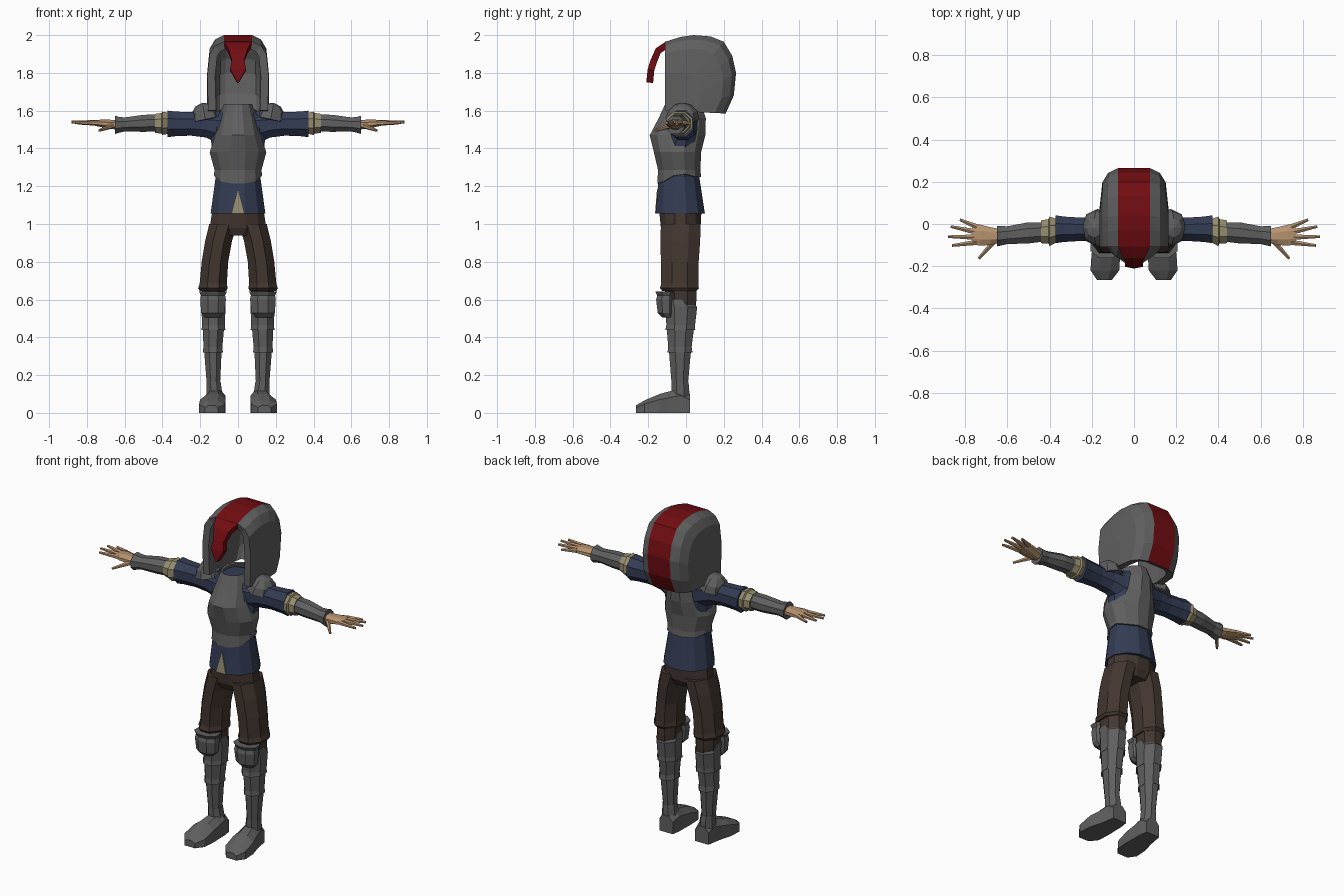
import bpy, bmesh, math
from mathutils import Vector, Matrix

if "Cube" in bpy.data.objects:
    bpy.data.objects.remove(bpy.data.objects["Cube"])


def material(name, col):
    m = bpy.data.materials.new(name)
    m.diffuse_color = (*col, 1)
    m.use_nodes = True
    m.node_tree.nodes["Principled BSDF"].inputs["Base Color"].default_value = m.diffuse_color
    return m


STEEL = material("grey steel", (0.115, 0.115, 0.115))
RED = material("crest red", (0.17, 0.004, 0.006))
BLUE = material("shirt blue", (0.034, 0.046, 0.09))
BROWN = material("trouser brown", (0.055, 0.037, 0.029))
CREAM = material("linen cream", (0.31, 0.27, 0.16))
SKIN = material("skin", (0.47, 0.29, 0.16))


def finish(name, bm, mats, mirror=False, thick=0, offset=0, rim=0):
    me = bpy.data.meshes.new(name)
    bm.to_mesh(me)
    bm.free()
    for m in mats:
        me.materials.append(m)
    ob = bpy.data.objects.new(name, me)
    bpy.context.collection.objects.link(ob)
    if thick:
        s = ob.modifiers.new("thickness", 'SOLIDIFY')
        s.thickness, s.offset = thick, -1
        s.material_offset, s.material_offset_rim = offset, rim
    if mirror:
        ob.modifiers.new("mirror", 'MIRROR')
    return ob


def loft(bm, axis, secs, n=8, caps=True, floor=False):
    """Rings along an axis; each section is (position, centre1, centre2, radius1, radius2)."""
    k = 1 / math.cos(math.pi / n)
    rings = []
    for p, c1, c2, r1, r2 in secs:
        ring = []
        for i in range(n):
            a = 2 * math.pi * (i + 0.5) / n
            s = math.sin(a) * k
            if floor and s < 0:
                s = -1
            u, v = c1 + r1 * math.cos(a) * k, c2 + r2 * s
            co = {'x': (p, u, v), 'y': (u, p, v), 'z': (u, v, p)}[axis]
            ring.append(bm.verts.new(co))
        rings.append(ring)
    for a, b in zip(rings, rings[1:]):
        for i in range(n):
            j = (i + 1) % n
            bm.faces.new((a[i], a[j], b[j], b[i]))
    if caps:
        bm.faces.new(rings[0])
        bm.faces.new(rings[-1])
    bmesh.ops.recalc_face_normals(bm, faces=bm.faces)
    return rings


def tube(name, axis, secs, mat, n=8, mirror=True, caps=True, floor=False, thick=0):
    bm = bmesh.new()
    loft(bm, axis, secs, n, caps, floor)
    return finish(name, bm, [mat], mirror, thick)


def sheet(name, rows, inside, mats, rule, thick, rim):
    """Grid surface facing away from an inside point, then thickened inward."""
    bm = bmesh.new()
    vs = [[bm.verts.new(p) for p in r] for r in rows]
    for a, b in zip(vs, vs[1:]):
        for i in range(len(a) - 1):
            bm.faces.new((a[i], a[i + 1], b[i + 1], b[i]))
    bmesh.ops.remove_doubles(bm, verts=bm.verts, dist=0.0005)
    bm.normal_update()
    c = Vector(inside)
    if sum(f.normal.dot(f.calc_center_median() - c) for f in bm.faces) < 0:
        bmesh.ops.reverse_faces(bm, faces=bm.faces)
    for f in bm.faces:
        f.material_index = rule(f.calc_center_median())
    return finish(name, bm, mats, False, thick, 1, rim)


# Hollow headpiece: centre profile shrinks toward the lower front corner at the sides
profile = [(-.11, 1.965), (-.03, 1.99), (.04, 2.0), (.13, 1.993), (.2, 1.965),
           (.245, 1.89), (.265, 1.8), (.253, 1.68), (.21, 1.585)]
corner = Vector((-.11, 1.6))
half = [(.075, 1), (.122, .94), (.15, .82), (.163, .5), (.158, 0)]
cols = [(-x, s) for x, s in reversed(half)] + half
rows = []
for x, s in cols:
    pts = [corner + (Vector(p) - corner) * s for p in profile]
    rows.append([(x, p.x, p.y) for p in pts])
sheet("headpiece", rows, (0, 0, 1.75), [RED, STEEL],
      lambda c: 0 if abs(c.x) < .07 else 1, .042, 1)

# Red forelock hanging over the open front
lock = [(-.105, 1.967, .075), (-.16, 1.93, .052), (-.187, 1.87, .033),
        (-.203, 1.82, .042), (-.21, 1.75, .004)]
sheet("forelock", [[(-w, y, z), (w, y, z)] for y, z, w in lock], (0, 0, 1.75),
      [RED, STEEL], lambda c: 0, .036, 0)

# Shirt body with flared skirt
tube("shirt", 'z', [(1.055, 0, -.03, .145, .13), (1.25, 0, -.0375, .118, .1075),
                    (1.4, 0, -.03, .138, .1), (1.5, 0, -.02, .15, .095),
                    (1.57, 0, -.01, .14, .085), (1.61, 0, -.01, .085, .07)],
     BLUE, 12, False)

# Linen wedge in the skirt front
bm = bmesh.new()
bm.faces.new([bm.verts.new(p) for p in
              ((-.032, -.164, 1.055), (.032, -.164, 1.055), (0, -.154, 1.18))])
finish("shirt_slit", bm, [CREAM], False, .004)

# Breastplate with hem dipping at the front
bm = bmesh.new()
rings = loft(bm, 'z', [(1.25, 0, -.036, .127, .116), (1.285, 0, -.036, .124, .112),
                       (1.38, 0, -.045, .15, .125), (1.47, 0, -.045, .12, .147),
                       (1.56, 0, -.02, .1, .125), (1.635, 0, -.015, .075, .095)],
             12, False)
for v in rings[0]:
    v.co.z = 1.25 - .035 * max(0, -(v.co.y + .036) / .116) + .015 * (abs(v.co.x) > .1)
finish("breastplate", bm, [STEEL], False, .012)

# Trousers
tube("trouser_hips", 'z', [(.94, 0, -.03, .1, .085), (.98, 0, -.028, .15, .105),
                           (1.07, 0, -.03, .136, .112)], BROWN, 12, False)
tube("trouser_leg", 'z', [(.645, .132, -.035, .07, .09), (.66, .133, -.035, .078, .103),
                          (.685, .131, -.033, .072, .098), (.8, .122, -.033, .07, .1),
                          (.91, .103, -.03, .071, .105), (1.0, .078, -.028, .074, .105)],
     BROWN)
tube("stocking", 'z', [(.53, .13, -.025, .055, .075), (.6, .13, -.025, .06, .08),
                       (.66, .13, -.03, .062, .085)], BROWN)

# Knee guard
tube("knee_guard", 'z', [(.505, .135, -.095, .04, .03), (.53, .133, -.105, .062, .045),
                         (.6, .132, -.108, .068, .05), (.622, .132, -.105, .064, .047),
                         (.642, .132, -.105, .074, .057)], STEEL)

# Overlapping greave plates
tube("greave", 'z', [(.15, .13, -.033, .035, .043), (.325, .133, -.032, .046, .058),
                     (.32, .133, -.032, .053, .066), (.35, .133, -.032, .05, .062),
                     (.445, .13, -.03, .056, .072), (.44, .13, -.03, .063, .079),
                     (.465, .13, -.028, .06, .076), (.56, .13, -.025, .064, .084),
                     (.6, .13, -.045, .06, .065)], STEEL)

# Boot with flat sole, and ankle
tube("boot", 'y', [(.02, .12, .05, .045, .05), (-.03, .12, .065, .053, .065),
                   (-.08, .125, .058, .058, .058), (-.14, .133, .05, .068, .05),
                   (-.22, .138, .033, .068, .033), (-.265, .14, .02, .035, .02)],
     STEEL, floor=True)
tube("boot_ankle", 'z', [(.06, .122, -.028, .047, .046), (.13, .127, -.03, .04, .047),
                         (.165, .13, -.032, .038, .045)], STEEL)

# Sleeve, cuff and bracer
tube("sleeve", 'x', [(.09, -.015, 1.51, .07, .09), (.17, -.022, 1.525, .058, .067),
                     (.25, -.025, 1.53, .055, .062), (.33, -.025, 1.53, .06, .065),
                     (.372, -.025, 1.53, .066, .07)], BLUE)
tube("cuff", 'x', [(.355, -.03, 1.533, .05, .052), (.4, -.035, 1.533, .07, .062),
                   (.405, -.035, 1.533, .058, .055), (.44, -.037, 1.533, .054, .05)], CREAM)
tube("bracer", 'x', [(.42, -.037, 1.535, .045, .045), (.5, -.042, 1.533, .05, .045),
                     (.6, -.053, 1.527, .042, .037), (.63, -.056, 1.525, .046, .042),
                     (.65, -.058, 1.525, .048, .048)], STEEL)

# Shoulder guard: open dome
bm = bmesh.new()
bmesh.ops.create_uvsphere(bm, u_segments=8, v_segments=6, radius=1)
bmesh.ops.delete(bm, geom=[v for v in bm.verts if v.co.z < -.1], context='VERTS')
bmesh.ops.transform(bm, verts=bm.verts, matrix=Matrix.Translation((.172, -.018, 1.555))
                    @ Matrix.Rotation(math.radians(12), 4, 'Y')
                    @ Matrix.Diagonal((.078, .09, .088, 1)))
finish("shoulder_guard", bm, [STEEL], True, .012)

# Hand: palm plus tapered digits
bm = bmesh.new()
loft(bm, 'x', [(.63, -.057, 1.525, .032, .026), (.68, -.057, 1.528, .042, .024),
               (.73, -.053, 1.533, .05, .019), (.765, -.05, 1.535, .045, .013)])
digits = [((.745, -.013, 1.535), (.825, .02, 1.532)), ((.755, -.036, 1.536), (.868, -.012, 1.54)),
          ((.755, -.062, 1.536), (.882, -.06, 1.54)), ((.745, -.087, 1.534), (.862, -.102, 1.536)),
          ((.665, -.085, 1.52), (.735, -.163, 1.495))]
for base, tip in digits:
    a, b = Vector(base), Vector(tip)
    d = b - a
    bmesh.ops.create_cone(bm, cap_ends=True, segments=6, radius1=.0145, radius2=.007,
                          depth=d.length, matrix=Matrix.Translation((a + b) / 2)
                          @ d.to_track_quat('Z', 'Y').to_matrix().to_4x4())
finish("hand", bm, [SKIN], True)
